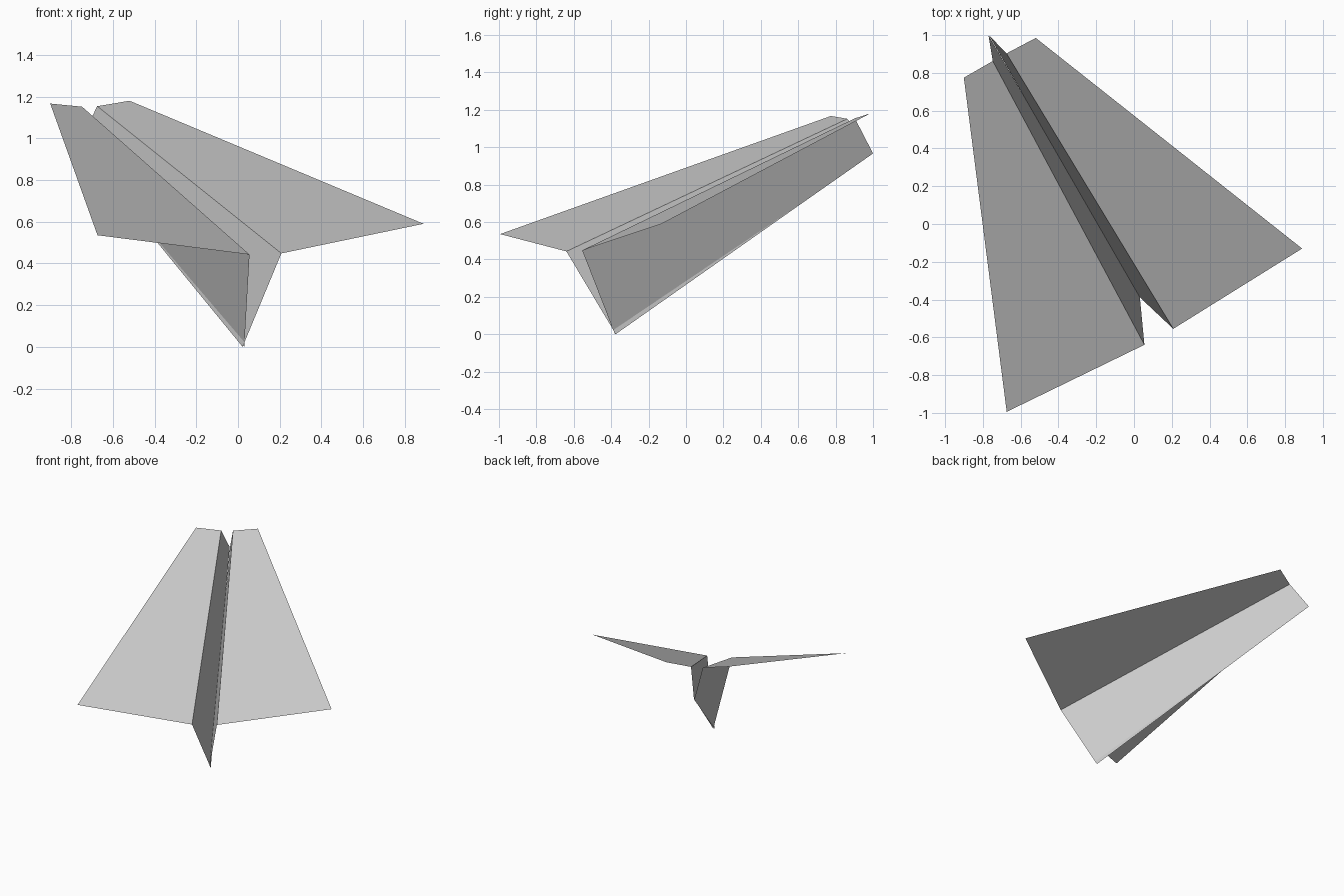
import bpy
from mathutils import Vector

cube = bpy.data.objects.get("Cube")
if cube:
    bpy.data.objects.remove(cube, do_unlink=True)

# Plain paper
paper = bpy.data.materials.new("grey_paper")
paper.use_nodes = True
colour = (0.6, 0.6, 0.6, 1)
paper.diffuse_color = colour
paper.node_tree.nodes["Principled BSDF"].inputs["Base Color"].default_value = colour

# Tilted symmetry plane of the folded sheet
plane_point = Vector((0.108, -0.562, 0.562))
plane_normal = Vector((1.565, 0.865, 0.055)).normalized()


def mirrored(p):
    return p - 2 * (p - plane_point).dot(plane_normal) * plane_normal


def panel(name, corners):
    mesh = bpy.data.meshes.new(name)
    mesh.from_pydata(corners, [], [range(len(corners))])
    mesh.materials.append(paper)
    obj = bpy.data.objects.new(name, mesh)
    bpy.context.collection.objects.link(obj)


# Bottom fold
keel_low = Vector((0.022, -0.38, 0.0))
keel_high = Vector((-0.768, 1.0, 0.966))

# Left half: wing root fold and outer wing edge
root_low = Vector((0.208, -0.555, 0.448))
root_high = Vector((-0.675, 0.903, 1.154))
tip_low = Vector((0.89, -0.13, 0.59))
tip_high = Vector((-0.52, 0.985, 1.18))

keel_side = [keel_low, root_low, root_high, keel_high]
wing = [root_low, tip_low, tip_high, root_high]

# Both halves, with the mirrored side's winding reversed
panel("left_keel_side", keel_side[::-1])
panel("left_wing", wing)
panel("right_keel_side", [mirrored(p) for p in keel_side])
panel("right_wing", [mirrored(p) for p in wing[::-1]])
